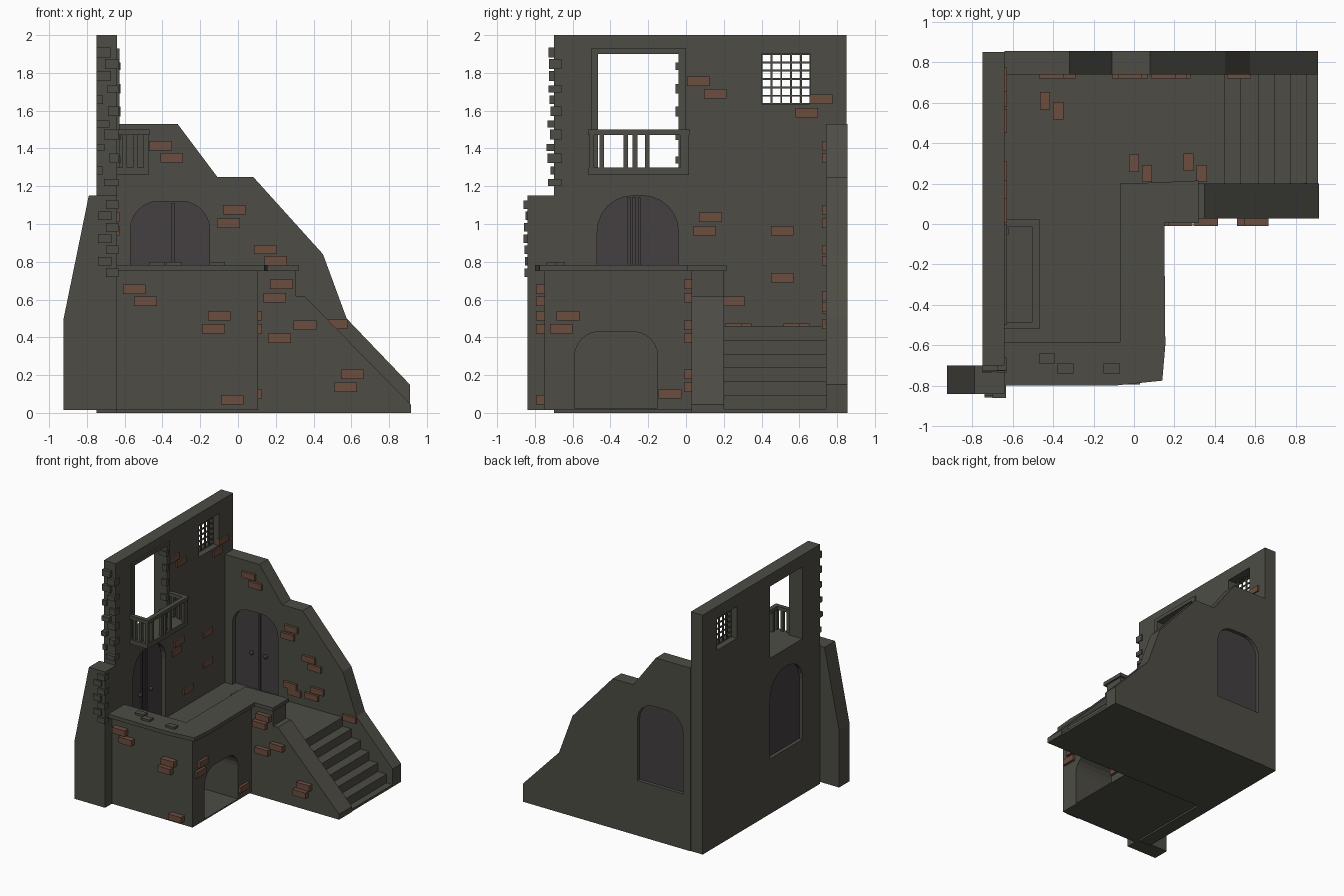
import bpy, bmesh, math, random
random.seed(4)


def mat(name, col):
    m = bpy.data.materials.new(name)
    m.diffuse_color = (*col, 1)
    return m


STONE = mat("stone", (0.075, 0.073, 0.060))
BRICK = mat("brick", (0.150, 0.075, 0.050))
WOOD = mat("door_wood", (0.058, 0.050, 0.052))


def finish(name, bm, m):
    bmesh.ops.recalc_face_normals(bm, faces=bm.faces)
    me = bpy.data.meshes.new(name)
    bm.to_mesh(me)
    bm.free()
    me.materials.append(m)
    ob = bpy.data.objects.new(name, me)
    bpy.context.collection.objects.link(ob)
    return ob


def prism(name, pts, axis, lo, hi, m=STONE):
    """Extrude a 2D outline along x, y or z."""
    place = {'x': lambda a, b, d: (d, a, b), 'y': lambda a, b, d: (a, d, b),
             'z': lambda a, b, d: (a, b, d)}[axis]
    bm = bmesh.new()
    f = bm.faces.new([bm.verts.new(place(a, b, lo)) for a, b in pts])
    ext = bmesh.ops.extrude_face_region(bm, geom=[f])
    move = place(0, 0, hi - lo)
    bmesh.ops.translate(bm, vec=move, verts=[v for v in ext['geom'] if isinstance(v, bmesh.types.BMVert)])
    return finish(name, bm, m)


def boxes(name, items, m=STONE):
    """One object from many (x0, x1, y0, y1, z0, z1) blocks."""
    bm = bmesh.new()
    for b in items:
        vs = bmesh.ops.create_cube(bm, size=1)['verts']
        for v in vs:
            v.co = [(b[2*i] + b[2*i+1]) / 2 + v.co[i] * (b[2*i+1] - b[2*i]) for i in range(3)]
    return finish(name, bm, m)


def cut(ob, cutter):
    mod = ob.modifiers.new("cut", 'BOOLEAN')
    mod.operation, mod.solver, mod.object = 'DIFFERENCE', 'EXACT', cutter
    bpy.context.view_layer.objects.active = ob
    bpy.ops.object.modifier_apply(modifier=mod.name)
    bpy.data.objects.remove(cutter)


def rect(a0, a1, b0, b1):
    return [(a0, b0), (a1, b0), (a1, b1), (a0, b1)]


def arch(a0, a1, z0, z1, r, n=6):
    pts = [(a0, z0), (a1, z0)]
    for cx, start in ((a1 - r, 0), (a0 + r, 90)):
        for i in range(n + 1):
            t = math.radians(start + 90 * i / n)
            pts.append((cx + r * math.cos(t), z1 - r + r * math.sin(t)))
    return pts


FLOOR = 0.46

# Tall left wall with window, grille opening and door
left = prism("left_wall", rect(-0.70, 0.85, 0, 2.0), 'x', -0.75, -0.64)
left_door = arch(-0.47, -0.04, FLOOR, 1.15, 0.19)
for shape in (rect(-0.465, -0.04, 1.30, 1.90), rect(0.40, 0.66, 1.635, 1.90), left_door):
    cut(left, prism("cutter", shape, 'x', -0.9, -0.5))

# Broken, sloping back wall with door
back = prism("back_wall", [(-0.64, 0), (0.91, 0), (0.91, 0.15), (0.575, 0.50), (0.45, 0.84), (0.08, 1.25),
                           (-0.11, 1.25), (-0.32, 1.53), (-0.64, 1.53)], 'y', 0.74, 0.855)
back_door = arch(-0.57, -0.15, FLOOR, 1.12, 0.15)
cut(back, prism("cutter", back_door, 'y', 0.6, 1.0))

# Double doors with centre strips and knobs
prism("left_door", left_door, 'x', -0.72, -0.68, WOOD)
prism("back_door", back_door, 'y', 0.78, 0.825, WOOD)
boxes("door_center_strips", [(-0.685, -0.670, -0.285, -0.265, FLOOR, 1.14),
                             (-0.685, -0.670, -0.310, -0.295, FLOOR, 1.14),
                             (-0.685, -0.670, -0.255, -0.240, FLOOR, 1.14),
                             (-0.355, -0.335, 0.77, 0.79, FLOOR, 1.11)], WOOD)
bm = bmesh.new()
for x, y in ((-0.41, 0.765), (-0.28, 0.765), (-0.665, -0.34), (-0.665, -0.20)):
    vs = bmesh.ops.create_uvsphere(bm, u_segments=10, v_segments=6, radius=0.017)['verts']
    bmesh.ops.translate(bm, vec=(x, y, 0.76), verts=vs)
finish("door_knobs", bm, WOOD)

# Front buttress
prism("front_buttress", [(-0.925, 0.015), (-0.64, 0.015), (-0.64, 1.15), (-0.79, 1.15), (-0.925, 0.49)],
      'y', -0.84, -0.70)

# Front terrace block: sunken floor behind a parapet, arched recess in its side
terrace = boxes("front_terrace", [(-0.64, 0.105, -0.75, 0.03, 0.015, 0.76)])
cut(terrace, boxes("cutter", [(-0.70, -0.03, -0.62, 0.1, FLOOR, 0.9)]))
cut(terrace, prism("cutter", arch(-0.59, -0.15, 0.025, 0.43, 0.13), 'x', -0.55, 0.3))

# Rear landing floor and stairs
landing = boxes("landing", [(-0.64, 0.45, 0.03, 0.74, 0, FLOOR)])
edges = [0.45, 0.53, 0.615, 0.695, 0.775, 0.855]
boxes("stairs", [(edges[i], edges[i + 1], 0.20, 0.74, 0, 0.385 - 0.073 * i) for i in range(5)]
      + [(0.855, 0.91, 0.20, 0.74, 0, 0.02)])

# Sloping stair side wall and parapet cap
prism("stair_side_wall", [(-0.03, 0), (0.915, 0), (0.915, 0.045), (0.35, 0.62), (0.305, 0.62), (0.305, 0.76),
                          (-0.03, 0.76)], 'y', 0.028, 0.20)
prism("parapet_cap", [(-0.64, -0.80), (-0.10, -0.80), (0.14, -0.775), (0.155, -0.60), (0.15, 0.005),
                      (0.32, 0.005), (0.32, 0.215), (0.10, 0.205), (-0.07, 0.20), (-0.07, -0.585),
                      (-0.64, -0.585)], 'z', 0.752, 0.783)
boxes("cap_loose_stones", [(x - 0.04, x + 0.04, y - 0.025, y + 0.025, 0.78, 0.80)
                           for x, y in ((-0.43, -0.665), (-0.34, -0.715), (-0.11, -0.715))])

# Window surround
boxes("window_frame", [(-0.65, -0.628, -0.50, -0.465, 1.26, 1.93), (-0.65, -0.628, -0.04, 0.0, 1.26, 1.93),
                       (-0.65, -0.628, -0.465, -0.04, 1.90, 1.93)])

# Balcony: slab, U-shaped rail, balusters
boxes("balcony_slab", [(-0.645, -0.475, -0.515, 0.015, 1.26, 1.30)])
boxes("balcony_rail", [(-0.505, -0.468, -0.52, 0.022, 1.47, 1.50), (-0.64, -0.505, -0.52, -0.485, 1.47, 1.50),
                       (-0.64, -0.505, -0.013, 0.022, 1.47, 1.50)])
posts = [(-0.487, y) for y in (-0.50, -0.445, -0.32, -0.27, -0.205, -0.02, 0.003)]
posts += [(x, y) for x in (-0.60, -0.545) for y in (-0.50, 0.003)]
boxes("balusters", [(x - 0.012, x + 0.012, y - 0.012, y + 0.012, 1.29, 1.48) for x, y in posts])

# Barred window grille
bars = [(-0.70, -0.69, y - 0.005, y + 0.005, 1.63, 1.905) for y in [0.40 + 0.26 * i / 5 for i in range(6)]]
bars += [(-0.70, -0.69, 0.40, 0.66, z - 0.005, z + 0.005) for z in [1.635 + 0.265 * i / 6 for i in range(7)]]
boxes("window_grille", bars)

# Worn corner stones: wall end, window jamb, buttress
quoins = []
for i in range(12):
    z = 1.20 + i * 0.062
    inner = random.uniform(-0.72, -0.67)
    h = random.uniform(0.035, 0.055)
    x = (-0.75, inner) if i % 2 else (inner, -0.632)
    quoins.append((*x, random.uniform(-0.74, -0.715), -0.66, z, z + h))
    if i % 2 == 0:
        quoins.append((random.uniform(-0.70, -0.66), -0.622, -0.055, -0.02, z + 0.12, z + 0.12 + h)
                      if z < 1.75 else quoins[-1])
for i in range(7):
    z = 0.72 + i * 0.06
    x = (-0.74, -0.67) if i % 2 else (-0.70, -0.633)
    quoins.append((*x, random.uniform(-0.862, -0.848), -0.80, z, z + 0.045))
boxes("corner_stones", quoins)

# Exposed bricks: (along, height) positions on each face
W, H = 0.06, 0.025


def bricks_y(name, y, out, pos):
    boxes(name, [(a - W, a + W, y - out, y + 0.02, z - H, z + H) for a, z in pos], BRICK)


def bricks_x(name, x, out, pos):
    boxes(name, [(x - 0.02, x + out, a - W, a + W, z - H, z + H) for a, z in pos], BRICK)


bricks_y("terrace_front_bricks", -0.75, 0.045,
         [(-0.55, 0.655), (-0.49, 0.59), (-0.10, 0.515), (-0.13, 0.445), (-0.03, 0.07)])
bricks_y("stair_side_bricks", 0.03, 0.04,
         [(0.23, 0.68), (0.195, 0.61), (0.355, 0.465), (0.22, 0.395), (0.605, 0.205), (0.57, 0.135)])
bricks_y("back_wall_bricks", 0.74, 0.02,
         [(-0.41, 1.415), (-0.35, 1.35), (-0.02, 1.075), (-0.05, 1.005), (0.145, 0.865), (0.20, 0.805),
          (-0.03, 0.60), (0.01, 0.55), (0.22, 0.62), (0.17, 0.56), (0.52, 0.47)])
bricks_x("left_wall_bricks", -0.64, 0.012,
         [(0.065, 1.755), (0.155, 1.69), (0.715, 1.66), (0.64, 1.59), (0.13, 1.035), (0.10, 0.965),
          (0.51, 0.965), (0.51, 0.715), (0.25, 0.59)])
bricks_x("terrace_side_bricks", 0.105, 0.022, [(-0.625, 0.515), (-0.66, 0.445), (-0.085, 0.10)])
boxes("floor_bricks", [(x - H, x + H, y - 0.043, y + 0.043, FLOOR - 0.02, FLOOR + 0.012) for x, y in
                       ((-0.44, 0.61), (-0.375, 0.56), (0, 0.30), (0.065, 0.25), (0.27, 0.305), (0.335, 0.25))],
      BRICK)
